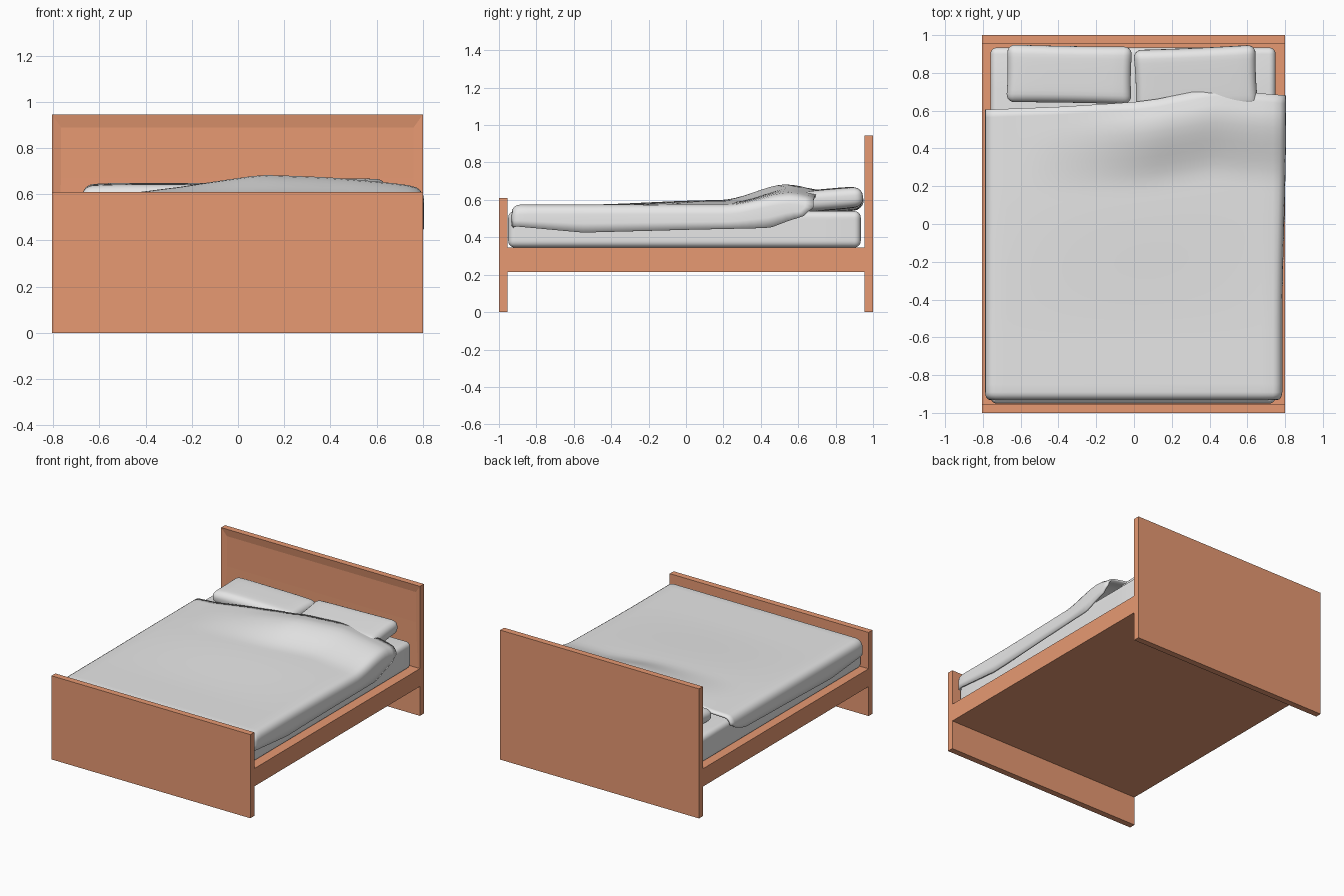
import bpy, bmesh, math
from mathutils import Matrix

cube = bpy.data.objects.get("Cube")
if cube:
    bpy.data.objects.remove(cube)


def material(name, rgb):
    m = bpy.data.materials.new(name)
    m.use_nodes = True
    m.diffuse_color = (*rgb, 1)
    m.node_tree.nodes["Principled BSDF"].inputs["Base Color"].default_value = (*rgb, 1)
    return m


wood = material("warm wood", (0.8, 0.32, 0.17))
linen = material("pale linen", (0.8, 0.8, 0.8))


def finish(name, bm, mat, smooth=False):
    bmesh.ops.recalc_face_normals(bm, faces=bm.faces)
    mesh = bpy.data.meshes.new(name)
    bm.to_mesh(mesh)
    bm.free()
    mesh.materials.append(mat)
    ob = bpy.data.objects.new(name, mesh)
    bpy.context.collection.objects.link(ob)
    if smooth:
        for p in mesh.polygons:
            p.use_smooth = True
    return ob


def box_mesh(x0, x1, y0, y1, z0, z1):
    bm = bmesh.new()
    size = Matrix.Diagonal((x1 - x0, y1 - y0, z1 - z0, 1))
    middle = Matrix.Translation(((x0 + x1) / 2, (y0 + y1) / 2, (z0 + z1) / 2))
    bmesh.ops.create_cube(bm, size=1, matrix=middle @ size)
    return bm


def step(a, b, t):
    t = max(0, min(1, (t - a) / (b - a)))
    return t * t * (3 - 2 * t)


def along(points, t):
    """Straight-line interpolation through (position, value) pairs."""
    for (a, va), (b, vb) in zip(points, points[1:]):
        if t <= b:
            return va + (vb - va) * max(0, (t - a) / (b - a))
    return points[-1][1]


# Wooden frame
L, R = -0.805, 0.8
finish("footboard", box_mesh(L, R, -1, -0.955, 0, 0.61), wood)
finish("bed_base", box_mesh(L, R, -0.955, 0.955, 0.215, 0.345), wood)

# Headboard with a shallow recessed panel
bm = box_mesh(L, R, 0.955, 1, 0, 0.945)
front = min(bm.faces, key=lambda f: f.calc_center_median().y)
bmesh.ops.inset_region(bm, faces=[front], thickness=0.056)
for v in front.verts:
    v.co.z = 0.67 if v.co.z < 0.5 else 0.889
bmesh.ops.translate(bm, verts=front.verts, vec=(0, 0.01, 0))
finish("headboard", bm, wood)


# Soft bedding shapes
def soft_box(name, dims, radius, puff, sag, place):
    w, d, h = dims
    bm = box_mesh(-w / 2, w / 2, -d / 2, d / 2, -h / 2, h / 2)
    bmesh.ops.bevel(bm, geom=bm.edges[:], offset=radius, segments=5,
                    profile=0.5, affect='EDGES')
    inner = [e for e in bm.edges if e.calc_length() > 0.05]
    bmesh.ops.subdivide_edges(bm, edges=inner, cuts=9, use_grid_fill=True)
    for v in bm.verts:
        x, y, z = v.co
        u, t = 2 * x / w, 2 * y / d
        v.co.x *= 1 - puff * (1 - t * t)
        v.co.y *= 1 - puff * (1 - u * u)
        v.co.z *= 1 - sag * (u ** 4 + t ** 4) / 2
    bm.transform(place)
    return finish(name, bm, linen, True)


soft_box("mattress", (1.51, 1.885, 0.195), 0.035, 0, 0,
         Matrix.Translation((-0.005, -0.008, 0.4425)))


def pillow_place(x, y, z, tilt, turn):
    return (Matrix.Translation((x, y, z)) @ Matrix.Rotation(math.radians(turn), 4, 'Z')
            @ Matrix.Rotation(math.radians(tilt), 4, 'X'))


soft_box("right_pillow", (0.665, 0.305, 0.11), 0.045, 0.02, 0.3,
         pillow_place(-0.343, 0.792, 0.592, 2, -1))
soft_box("left_pillow", (0.65, 0.33, 0.115), 0.045, 0.02, 0.2,
         pillow_place(0.327, 0.77, 0.603, 5, 2.5))

# Blanket: sheet with hanging sides, raised over the left pillow
head_edge = [(-0.8, 0.605), (-0.4, 0.62), (0, 0.645), (0.12, 0.66),
             (0.42, 0.72), (0.62, 0.695), (0.8, 0.68)]
lift = [(-0.6, 0), (-0.25, 0.035), (0.1, 0.085), (0.4, 0.08), (0.7, 0.065), (0.8, 0.055)]
hem = [(-0.93, 0.46), (-0.55, 0.425), (0, 0.44), (0.45, 0.45), (0.54, 0.485), (0.65, 0.52)]


def blanket_top(x, y):
    middle = 0.025 * step(-0.6, 0.2, y) * (1 - (x / 0.8) ** 2)
    crest = along(head_edge, x) - 0.12
    bump = along(lift, x) * step(crest - 0.35, crest, y)
    return 0.567 + middle + bump - 0.022 * step(crest, crest + 0.12, y) * step(-0.4, 0.2, x)


# Columns run hem, side, rounded shoulder, top; drop is the share hanging down
rounding = [(1 - math.sin(a * math.pi / 8), 1 - math.cos(a * math.pi / 8)) for a in range(1, 5)]
side = [(0, 1), (0, 0.5)] + [(0.045 * px, 0.045 * pz) for px, pz in
                             [(1 - math.cos(a), 1 - math.sin(a)) for a in
                              (0, math.pi / 8, math.pi / 4, 3 * math.pi / 8)]]
columns = [(-1, i, d) for i, d in side]
columns += [(0, -0.735 + 1.47 * i / 24, 0) for i in range(25)]
columns += [(1, i, d) for i, d in reversed(side)]

ROWS = 36
bm = bmesh.new()
grid = []
for r in range(-5, ROWS + 1):
    row = []
    for sgn, inset, drop in columns:
        v = max(0, r) / ROWS
        edge_x = 0.778 + 0.02 * step(-0.6, 0.6, v * 1.6 - 0.93) if sgn > 0 else 0.782
        x = sgn * (edge_x - inset) if sgn else inset
        y_end = along(head_edge, x)
        if sgn and drop >= 0.5:
            y_end -= 0.05 * drop
        y = -0.89 + (y_end + 0.89) * v
        z = blanket_top(x, y)
        if sgn:
            low = along(hem, y)
            z = low + (z - 0.045 - low) * (1 - drop) if drop >= 0.5 else z - drop
        if r < 0:
            # rounded foot end
            a = min(-r, 4) * math.pi / 8
            y = -0.89 - 0.035 * math.sin(a)
            if drop < 0.5:
                z -= 0.035 * (1 - math.cos(a))
                if r == -5:
                    z = 0.46
            if sgn:
                x -= sgn * 0.02 * (1 - math.cos(a))
        row.append(bm.verts.new((x, y, z)))
    grid.append(row)
for a, b in zip(grid, grid[1:]):
    for i in range(len(a) - 1):
        bm.faces.new((a[i], a[i + 1], b[i + 1], b[i]))
blanket = finish("blanket", bm, linen, True)
if blanket.data.polygons[len(blanket.data.polygons) // 2].normal.z < 0:
    blanket.data.flip_normals()
thick = blanket.modifiers.new("thickness", 'SOLIDIFY')
thick.thickness = 0.014
thick.offset = 0

# Smooth shading with sharp hems
bpy.ops.object.select_all(action='DESELECT')
for ob in bpy.context.scene.objects:
    if ob.type == 'MESH' and linen.name in ob.data.materials:
        ob.select_set(True)
        bpy.context.view_layer.objects.active = ob
bpy.ops.object.shade_smooth_by_angle(angle=math.radians(50))
